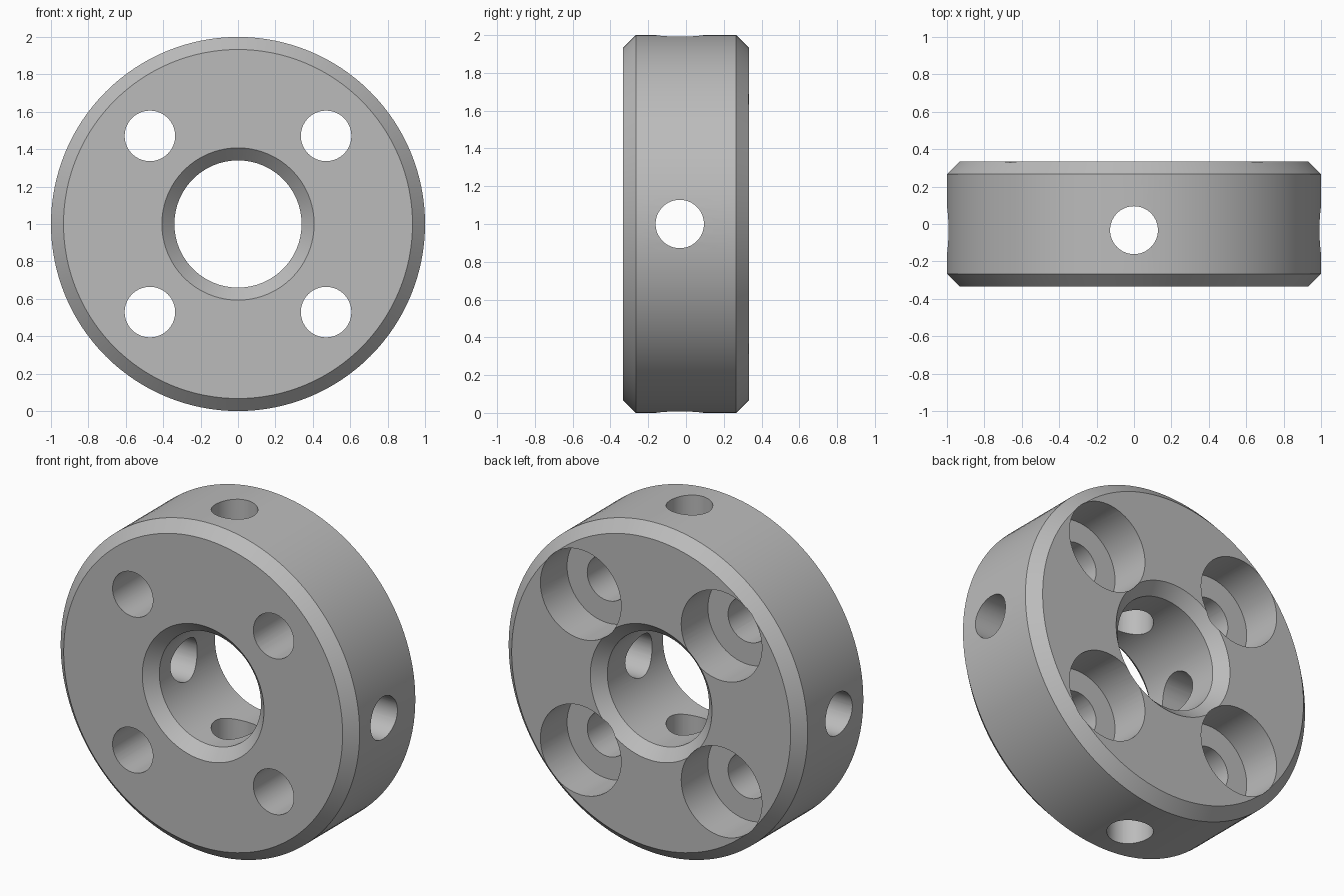
import bpy
import bmesh
from math import pi
from mathutils import Matrix, Vector

cube = bpy.data.objects.get("Cube")
if cube:
    bpy.data.objects.remove(cube, do_unlink=True)

RADIUS, HALF, BORE, CHAMFER = 1.0, 0.333, 0.34, 0.067
CENTRE = Vector((0, 0, 1))

steel = bpy.data.materials.new("grey_metal")
steel.use_nodes = True
grey = (0.5, 0.5, 0.5, 1)
steel.diffuse_color = grey
steel.node_tree.nodes["Principled BSDF"].inputs["Base Color"].default_value = grey


def make_object(name, bm):
    bmesh.ops.recalc_face_normals(bm, faces=bm.faces)
    mesh = bpy.data.meshes.new(name)
    bm.to_mesh(mesh)
    bm.free()
    mesh.materials.append(steel)
    obj = bpy.data.objects.new(name, mesh)
    bpy.context.collection.objects.link(obj)
    return obj


def add_cylinder(bm, radius, length, centre, axis):
    turn = Vector((0, 0, 1)).rotation_difference(Vector(axis)).to_matrix().to_4x4()
    bmesh.ops.create_cone(bm, cap_ends=True, segments=64, radius1=radius,
                          radius2=radius, depth=length,
                          matrix=Matrix.Translation(centre) @ turn)


def cut(target, cutter):
    mod = target.modifiers.new(cutter.name, 'BOOLEAN')
    mod.operation = 'DIFFERENCE'
    mod.solver = 'EXACT'
    mod.object = cutter
    bpy.context.view_layer.objects.active = target
    bpy.ops.object.modifier_apply(modifier=mod.name)
    bpy.data.objects.remove(cutter, do_unlink=True)


# Ring body: chamfered section spun around the y axis
section = []
for side in (-1, 1):
    corners = [(BORE, HALF - CHAMFER), (BORE + CHAMFER, HALF),
               (RADIUS - CHAMFER, HALF), (RADIUS, HALF - CHAMFER)]
    section += [(r, side * y) for r, y in corners[::-side]]
bm = bmesh.new()
verts = [bm.verts.new((r, y, CENTRE.z)) for r, y in section]
edges = [bm.edges.new((v, verts[i - 1])) for i, v in enumerate(verts)]
bmesh.ops.spin(bm, geom=verts + edges, cent=CENTRE, axis=(0, 1, 0),
               angle=2 * pi, steps=128, use_merge=True)
bmesh.ops.remove_doubles(bm, verts=bm.verts, dist=0.0001)
ring = make_object("ring_body", bm)

# Four screw holes through the faces
spots = [CENTRE + Vector((x, 0, z)) for x in (-0.471, 0.471) for z in (-0.471, 0.471)]
bm = bmesh.new()
for spot in spots:
    add_cylinder(bm, 0.135, 2, spot, (0, 1, 0))
cut(ring, make_object("screw_holes", bm))

# Counterbores on the back face
DEPTH = 0.255
bm = bmesh.new()
for spot in spots:
    add_cylinder(bm, 0.27, 1, spot + Vector((0, HALF - DEPTH + 0.5, 0)), (0, 1, 0))
cut(ring, make_object("counterbores", bm))

# Radial holes from the rim into the bore, one cutter for each axis
for name, axis in (("side_holes", (1, 0, 0)), ("vertical_holes", (0, 0, 1))):
    bm = bmesh.new()
    add_cylinder(bm, 0.128, 3, CENTRE + Vector((0, -0.033, 0)), axis)
    cut(ring, make_object(name, bm))

bpy.ops.object.select_all(action='DESELECT')
ring.select_set(True)
bpy.context.view_layer.objects.active = ring
bpy.ops.object.shade_smooth_by_angle(angle=pi / 6)
